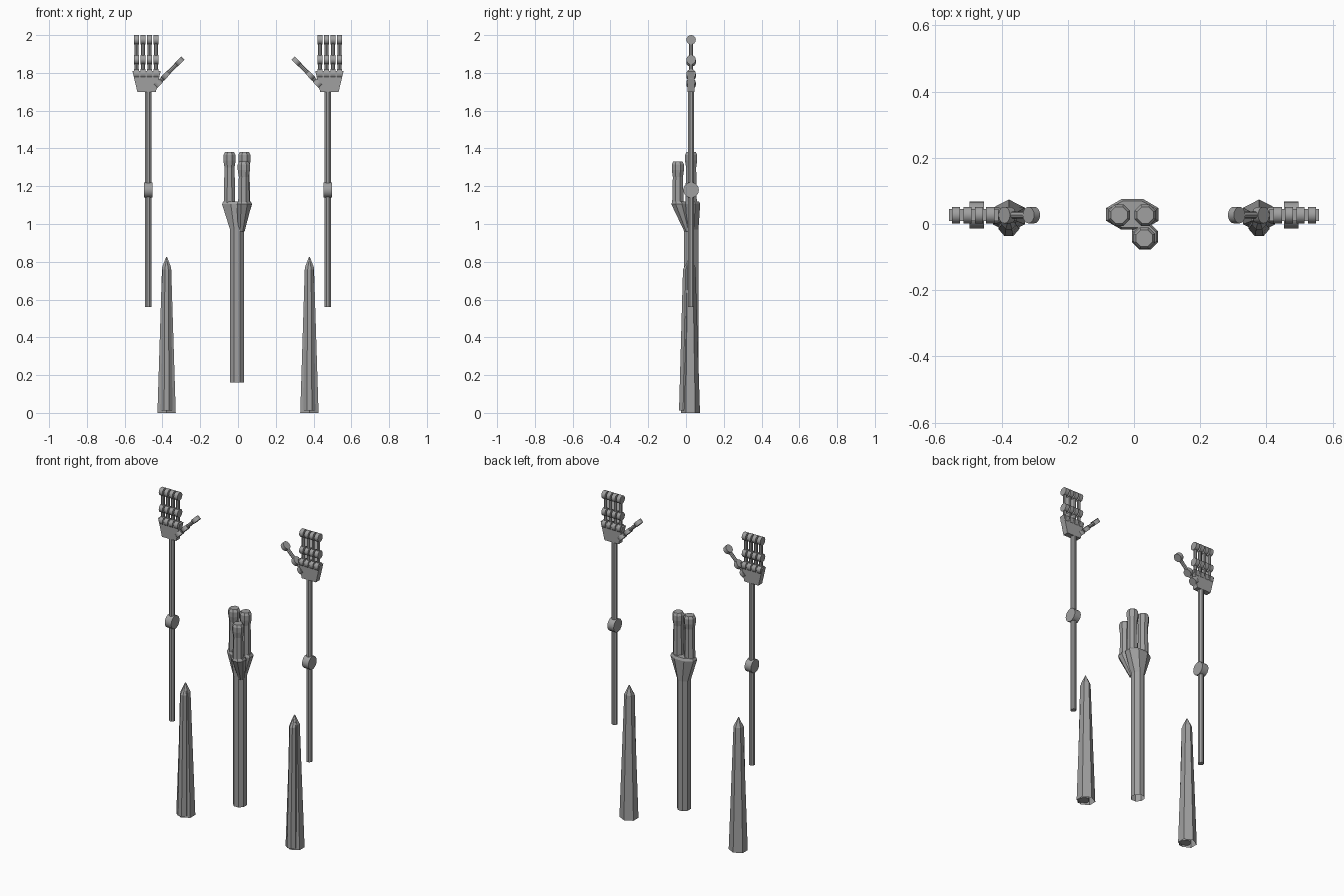
import bpy, bmesh, math
from mathutils import Vector

cube = bpy.data.objects.get("Cube")
if cube:
    bpy.data.objects.remove(cube, do_unlink=True)

grey = bpy.data.materials.new("plain_grey")
grey.use_nodes = True
colour = (0.35, 0.35, 0.35, 1)
grey.diffuse_color = colour
grey.node_tree.nodes["Principled BSDF"].inputs["Base Color"].default_value = colour

DEPTH = 0.027  # shared y centre of the arms and posts


def finish(name, bm, smooth=False):
    bmesh.ops.recalc_face_normals(bm, faces=bm.faces)
    mesh = bpy.data.meshes.new(name)
    bm.to_mesh(mesh)
    bm.free()
    mesh.materials.append(grey)
    ob = bpy.data.objects.new(name, mesh)
    bpy.context.collection.objects.link(ob)
    if smooth:
        bpy.ops.object.select_all(action='DESELECT')
        ob.select_set(True)
        bpy.context.view_layer.objects.active = ob
        bpy.ops.object.shade_smooth_by_angle(angle=math.radians(35))
    return ob


def loft(name, rings, sides, turn=0.0, bottom=True, top=True, smooth=False):
    """Skin a stack of polygon rings given as (x, y, z, radius x, radius y)."""
    bm = bmesh.new()
    loops = []
    for x, y, z, rx, ry in rings:
        angles = [turn + math.tau * i / sides for i in range(sides)]
        loops.append([bm.verts.new((x + rx * math.cos(a), y + ry * math.sin(a), z)) for a in angles])
    for low, high in zip(loops, loops[1:]):
        for i in range(sides):
            j = (i + 1) % sides
            bm.faces.new((low[i], low[j], high[j], high[i]))
    if bottom:
        bm.faces.new(loops[0])
    if top:
        bm.faces.new(loops[-1])
    return finish(name, bm, smooth)


def rod(name, start, end, radius, sides=16, smooth=True):
    """Capped cylinder between two points."""
    a, b = Vector(start), Vector(end)
    bm = bmesh.new()
    bmesh.ops.create_cone(bm, cap_ends=True, segments=sides, radius1=radius,
                          radius2=radius, depth=(b - a).length)
    spin = (b - a).to_track_quat('Z', 'Y').to_matrix().to_4x4()
    bmesh.ops.transform(bm, matrix=spin, verts=bm.verts)
    bmesh.ops.translate(bm, vec=(a + b) / 2, verts=bm.verts)
    return finish(name, bm, smooth)


def digit(name, joints, radius):
    """Row of hinge barrels joined by thin links, in the x-z plane."""
    points = [Vector((x, DEPTH, z)) for x, z in joints]
    along = (points[-1] - points[0]).normalized()
    across = Vector((along.z, 0, -along.x)) * 0.0125
    for i, p in enumerate(points):
        rod(f"{name}_joint_{i + 1}", p - across, p + across, radius)
    for i, (p, q) in enumerate(zip(points, points[1:])):
        rod(f"{name}_link_{i + 1}", p, q, 0.0105, 8)


def arm(side, s):
    x = s * 0.475
    # Forearm and upper arm rod with elbow hinge
    loft(f"{side}_arm_rod", [(x, DEPTH, z, 0.018, 0.018) for z in (0.56, 1.71)], 8, math.pi / 8)
    rod(f"{side}_elbow", (x - 0.022, DEPTH, 1.18), (x + 0.022, DEPTH, 1.18), 0.041, 20)
    # Wedge palm
    px = s * 0.484
    root2 = math.sqrt(2)
    loft(f"{side}_palm", [(px, DEPTH, 1.7, 0.049 * root2, 0.018 * root2),
                          (px, DEPTH, 1.81, 0.075 * root2, 0.018 * root2)], 4, math.pi / 4)
    # Four fingers and a thumb
    for i in range(4):
        fx = s * (0.434 + 0.0345 * i)
        digit(f"{side}_finger_{i + 1}", [(fx, 1.795), (fx, 1.87), (fx, 1.975)], 0.025)
    digit(f"{side}_thumb", [(s * 0.423, 1.743), (s * 0.383, 1.786), (s * 0.31, 1.86)], 0.025)


def stake(side, s):
    # Tapered hexagonal shell, open underneath
    x = s * 0.378
    loft(f"{side}_stake", [(x, 0.024, 0, 0.056, 0.05), (x, 0.022, 0.77, 0.028, 0.028),
                           (x, 0.02, 0.825, 0.003, 0.003)], 6, math.pi / 6, bottom=False)
    # Raised strip along the front
    loft(f"{side}_stake_strip", [(x, 0, 0.012, 0.034, 0.04), (x, 0.008, 0.76, 0.024, 0.026),
                                 (x, 0.018, 0.815, 0.003, 0.003)], 8, math.pi / 8)


for side, s in (("left", 1), ("right", -1)):
    arm(side, s)
    stake(side, s)

# Central post, open underneath
post_x = -0.005
eighth = math.pi / 8
loft("post", [(post_x, DEPTH, z, 0.04, 0.042) for z in (0.16, 0.97)], 8, eighth, bottom=False)

# Flared cups: a wide one behind, a narrow one in front
loft("wide_cup", [(post_x, DEPTH, 0.97, 0.04, 0.042), (post_x, 0.029, 1.105, 0.086, 0.05),
                  (post_x, 0.029, 1.12, 0.078, 0.043)], 8, eighth)
loft("front_cup", [(0.018, 0.008, 0.96, 0.018, 0.018), (0.033, -0.038, 1.105, 0.043, 0.043),
                   (0.033, -0.038, 1.12, 0.036, 0.036)], 8, eighth)

# Three blunt prongs with swollen tips
for name, x, y, top in (("right_prong", -0.045, DEPTH, 1.38), ("left_prong", 0.034, DEPTH, 1.38),
                        ("front_prong", 0.031, -0.043, 1.33)):
    profile = [(1.1 - top, 0.033), (-0.08, 0.029), (-0.045, 0.035), (-0.015, 0.035), (0, 0.027)]
    loft(name, [(x, y, top + dz, r, r) for dz, r in profile], 8, eighth)
